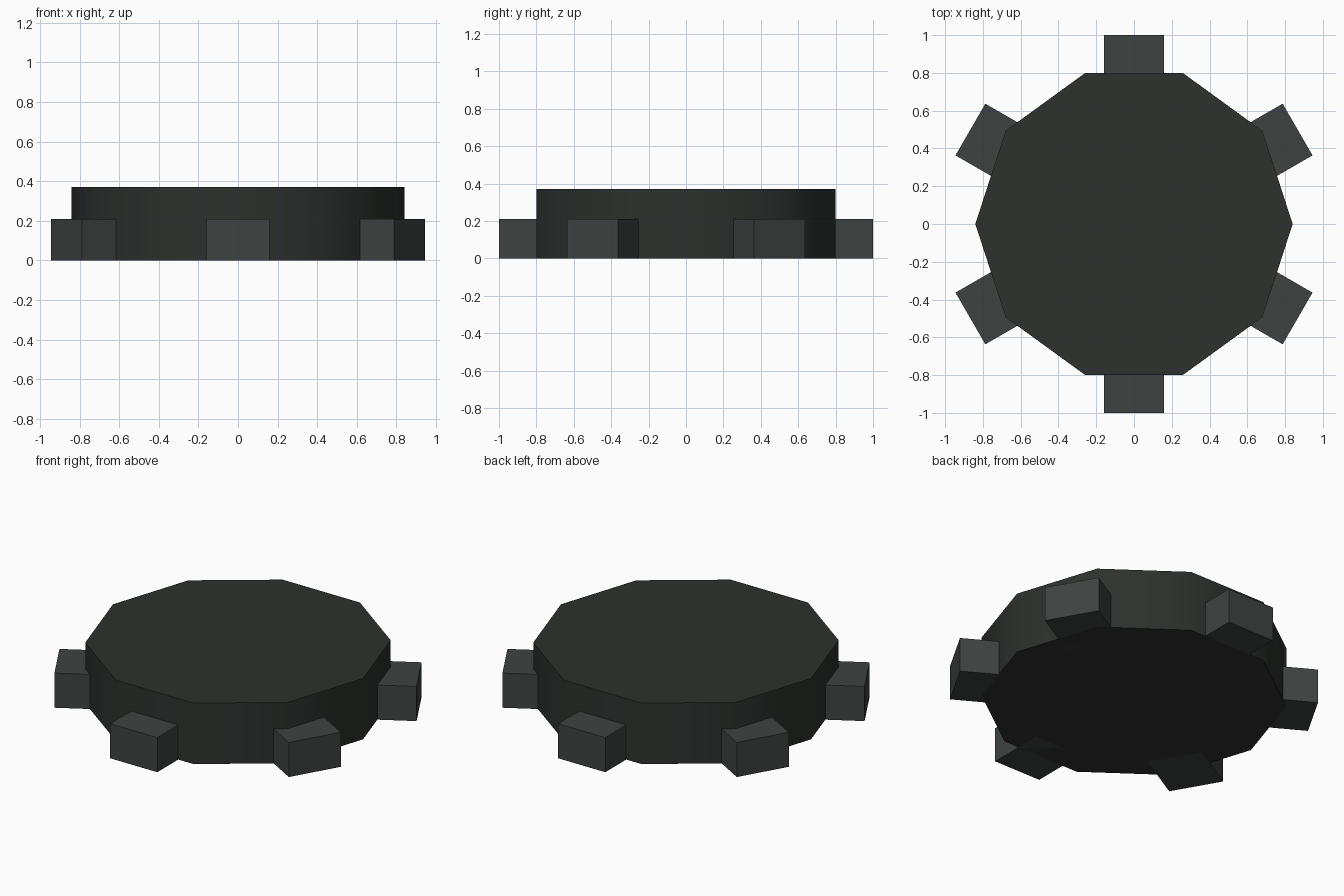
import bpy
from math import radians, cos, sin

if "Cube" in bpy.data.objects:
    bpy.data.objects.remove(bpy.data.objects["Cube"])


def material(name, rgb):
    mat = bpy.data.materials.new(name)
    mat.diffuse_color = (*rgb, 1)
    mat.use_nodes = True
    mat.node_tree.nodes["Principled BSDF"].inputs["Base Color"].default_value = mat.diffuse_color
    return mat


DARK = material("dark_green_grey", (0.026, 0.031, 0.027))
LUG = material("lighter_grey", (0.048, 0.056, 0.053))

# Ten-sided disc with a softly shaded rim and crisp caps
R, H = 0.84, 0.37
bpy.ops.mesh.primitive_cylinder_add(vertices=10, radius=R, depth=H,
                                    location=(0, 0, H / 2),
                                    rotation=(0, 0, radians(18)))
disc = bpy.context.object
disc.name = "disc"
disc.data.materials.append(DARK)
bpy.ops.object.transform_apply(location=False, rotation=True, scale=True)
bpy.ops.object.shade_smooth_by_angle(angle=radians(40))

# Six rectangular lugs around the rim, rooted inside the disc
INNER, OUTER, WIDTH, LUG_H = 0.65, 1.0, 0.316, 0.21
mid = (INNER + OUTER) / 2
for i in range(6):
    a = radians(30 + 60 * i)
    bpy.ops.mesh.primitive_cube_add(size=1, rotation=(0, 0, a),
                                    location=(mid * cos(a), mid * sin(a), LUG_H / 2))
    lug = bpy.context.object
    lug.name = f"rim_lug_{i + 1}"
    lug.scale = (OUTER - INNER, WIDTH, LUG_H)
    lug.data.materials.append(LUG)
